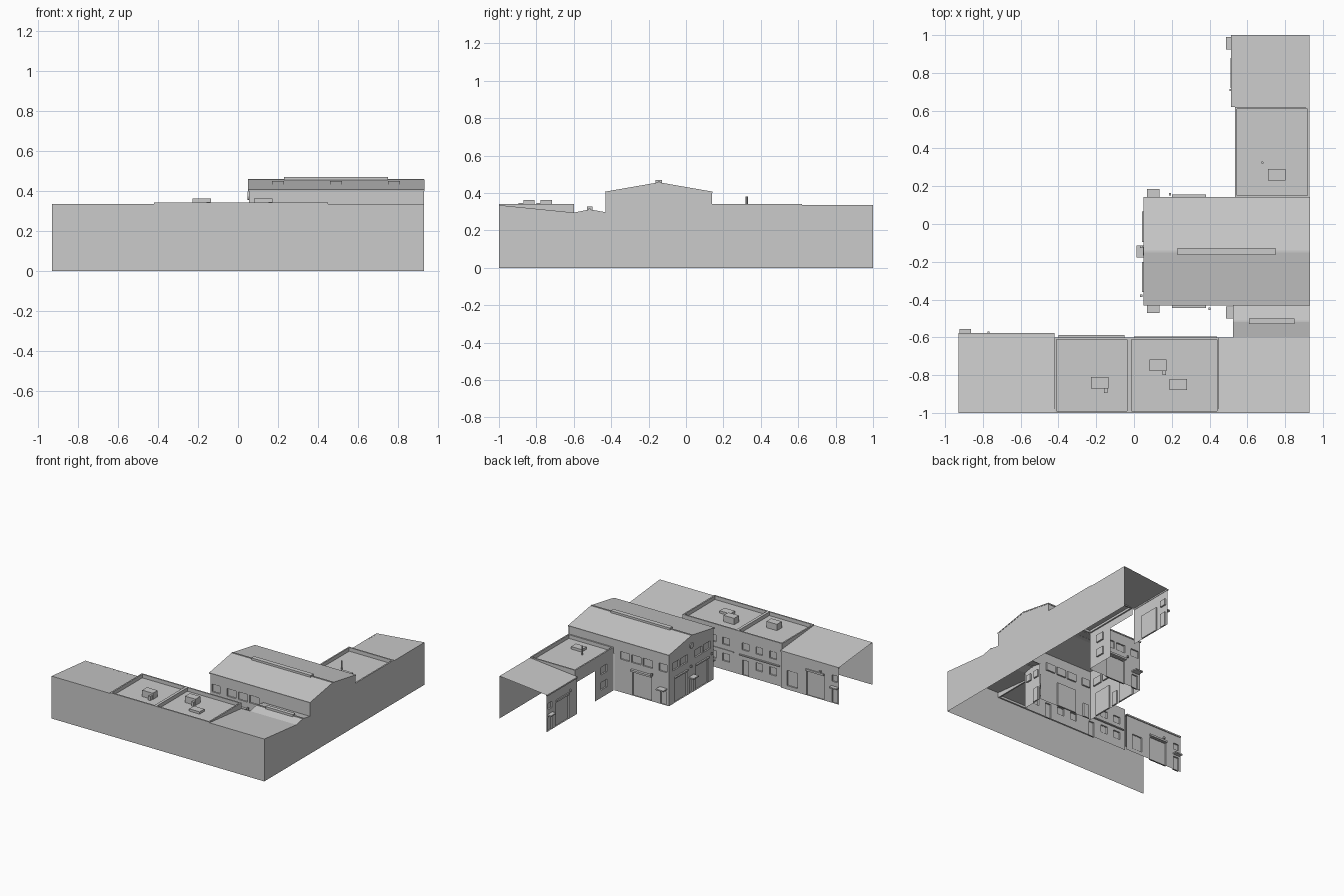
import bpy, bmesh, math
from mathutils import Vector

if "Cube" in bpy.data.objects:
    bpy.data.objects.remove(bpy.data.objects["Cube"])


def finish(name, bm):
    bmesh.ops.remove_doubles(bm, verts=bm.verts, dist=1e-5)
    me = bpy.data.meshes.new(name)
    bm.to_mesh(me)
    bm.free()
    ob = bpy.data.objects.new(name, me)
    bpy.context.collection.objects.link(ob)
    return ob


def polys(name, faces):
    bm = bmesh.new()
    for f in faces:
        bm.faces.new([bm.verts.new(p) for p in f])
    return finish(name, bm)


def boxes(name, items):
    """Each item is x0, x1, y0, y1, z0, z1."""
    bm = bmesh.new()
    for x0, x1, y0, y1, z0, z1 in items:
        g = bmesh.ops.create_cube(bm, size=1)
        for v in g['verts']:
            v.co = Vector(((x0 + x1) / 2 + v.co.x * (x1 - x0),
                           (y0 + y1) / 2 + v.co.y * (y1 - y0),
                           (z0 + z1) / 2 + v.co.z * (z1 - z0)))
    return finish(name, bm)


def wall(name, axis, fixed, sign, u0, u1, z0, z1, openings=(), depth=0.012):
    """Thin wall along an axis with recessed openings (u0,u1,z0,z1,bars); bars=None is a real gap."""
    def P(u, z, d=0):
        w = fixed - sign * d
        return (u, w, z) if axis == 'x' else (w, u, z)

    def Q(a, b, c, e, d=0):
        return [P(a, c, d), P(b, c, d), P(b, e, d), P(a, e, d)]
    us = sorted({u0, u1, *[v for o in openings for v in o[:2]]})
    zs = sorted({z0, z1, *[v for o in openings for v in o[2:4]]})
    fs = []
    for a, b in zip(us, us[1:]):
        for c, e in zip(zs, zs[1:]):
            m, n = (a + b) / 2, (c + e) / 2
            if not any(o[0] < m < o[1] and o[2] < n < o[3] for o in openings):
                fs.append(Q(a, b, c, e))
    for a, b, c, e, bars in openings:
        if bars is None:
            continue
        fs.append(Q(a, b, c, e, depth))
        for s, t in (((a, c), (b, c)), ((b, c), (b, e)), ((b, e), (a, e)), ((a, e), (a, c))):
            fs.append([P(*s), P(*t), P(*t, depth), P(*s, depth)])
        for i in range(1, bars + 1):
            m = a + (b - a) * i / (bars + 1)
            fs.append(Q(m - .003, m + .003, c, e, depth * .6))
    return polys(name, fs)


def row(centres, w, z0, z1, bars=1):
    return [(c - w / 2, c + w / 2, z0, z1, bars) for c in centres]


# Plain outer boundary walls
HI, LO = 0.335, 0.295
wall("front_boundary_wall", 'x', -1, -1, -.93, .93, 0, HI)
polys("side_boundary_wall", [[(.93, y, z) for y, z in (
    (-1, 0), (1, 0), (1, HI), (.14, HI), (.14, .405), (-.15, .452), (-.43, .405),
    (-.43, .297), (-.515, .312), (-.6, LO), (-1, HI))]])

# Courtyard walls of the front wing
wall("left_workshop_wall", 'x', -.585, 1, -.93, -.42, 0, LO,
     row([-.89], .05, 0, .11, 0) + row([-.89], .05, .17, .22, 0)
     + row([-.72], .15, 0, .19, 2) + row([-.52], .09, .03, .15, 3))
wall("front_office_wall", 'x', -.6, 1, -.42, .53, 0, .3,
     row([-.34, -.22, -.10, .07, .19, .31, .43], .06, .20, .255)
     + row([-.34, -.22, .07, .19, .43], .06, .07, .13)
     + row([-.10, .31], .05, 0, .12, 0))

# Courtyard walls of the side wing
wall("link_wall", 'y', .53, -1, -.6, -.43, 0, LO,
     row([-.47], .05, 0, .11, 0) + row([-.55, -.47], .045, .2, .255))
wall("side_office_wall", 'y', .535, -1, .14, .62, 0, .3,
     row([.26], .07, .18, .24) + row([.26], .07, .06, .12) + [(.37, .62, 0, .24, None)])
wall("back_workshop_wall", 'y', .52, -1, .62, 1, 0, LO,
     row([.955], .05, 0, .11, 0) + row([.955], .05, .17, .22, 0) + row([.8], .16, 0, .19, 2))

# Main hall walls
for nm, y, s in (("hall_back_wall", .135, 1), ("hall_front_wall", -.425, -1)):
    wall(nm, 'x', y, s, .055, .53, 0, .405,
         row([.105], .05, 0, .11, 0) + row([.105], .07, .26, .32)
         + row([.29], .17, 0, .19, 2) + row([.24, .34, .44], .08, .26, .32))
    wall(nm + "_upper", 'x', y, s, .53, .93, .29, .405)
wall("hall_end_wall", 'y', .055, -1, -.425, .135, 0, .405,
     row([-.28, -.015], .15, 0, .19, 2) + row([-.145], .05, 0, .11, 0)
     + row([-.34, -.235, -.055, .05], .085, .26, .32))
polys("hall_gable", [[(.055, -.425, .405), (.055, .135, .405), (.055, -.145, .45)]])
bm = bmesh.new()
bmesh.ops.create_cone(bm, cap_ends=True, segments=16, radius1=.022, radius2=.022, depth=.012)
for v in bm.verts:
    v.co = Vector((.053 + v.co.z, -.145 + v.co.x, .375 + v.co.y))
finish("gable_round_vent", bm)


# Hall roof: thin shell with gentle pitch
def hall_z(y):
    return .457 - abs(y + .145) * .05 / .287


prof = [(-.432, .407), (-.145, .457), (.142, .407)]
roof = polys("hall_roof", [[(.05, a[0], a[1]), (.932, a[0], a[1]), (.932, b[0], b[1]), (.05, b[0], b[1])]
                           for a, b in zip(prof, prof[1:])])
mod = roof.modifiers.new("thickness", 'SOLIDIFY')
mod.thickness, mod.offset = .008, -1

# Ridge vents
boxes("ridge_vents", [(.23, .75, -.163, -.128, .445, .47), (.05, .93, -.15, -.14, .45, .46),
                      (.61, .85, -.53, -.5, .3, .327), (.53, .93, -.52, -.51, .305, .316)])

# Single pitch roofs and little link gable
polys("left_roof", [[(-.93, -1, HI), (-.42, -1, HI), (-.42, -.58, LO), (-.93, -.58, LO)]])
polys("corner_roof", [[(.45, -1, HI), (.93, -1, HI), (.93, -.6, LO), (.45, -.6, LO)],
                      [(.525, -.6, LO), (.93, -.6, LO), (.93, -.515, .312), (.525, -.515, .312)],
                      [(.525, -.515, .312), (.93, -.515, .312), (.93, -.43, .297), (.525, -.43, .297)],
                      [(.53, -.6, LO), (.53, -.43, LO), (.53, -.515, .312)]])
polys("back_roof", [[(.93, .62, HI), (.93, 1, HI), (.515, 1, LO), (.515, .62, LO)]])
boxes("eaves_gutters", [(-.93, -.42, -.588, -.578, .285, .296), (.513, .523, .62, 1, .285, .296)])

# Flat roofs sunk behind parapets
for nm, x0, x1, y0, y1 in (("flat_roof_left", -.42, -.025, -1, -.6),
                           ("flat_roof_right", -.025, .45, -1, -.6),
                           ("flat_roof_side", .535, .93, .14, .62)):
    t = .011
    polys(nm, [[(x0, y0, .312), (x1, y0, .312), (x1, y1, .312), (x0, y1, .312)]])
    boxes(nm + "_parapet", [(x0, x1, y0, y0 + t, .295, .341), (x0, x1, y1 - t, y1, .295, .341),
                            (x0, x0 + t, y0 + t, y1 - t, .295, .341),
                            (x1 - t, x1, y0 + t, y1 - t, .295, .341)])

# Rooftop units with short ducts
for cx, cy, top in ((-.182, -.84, .362), (.127, -.747, .362), (.235, -.85, .33), (.755, .26, .332)):
    boxes("rooftop_unit", [(cx - .046, cx + .046, cy - .03, cy + .03, .312, top)])
boxes("rooftop_ducts", [(-.158, -.14, -.895, -.87, .312, .345), (.152, .17, -.80, -.777, .312, .345)])

# Raised skylights following the slopes
for sgn in (-1, 1):
    for cx in (.2, .49, .78):
        ya, yb = -.145 + sgn * .06, -.145 + sgn * .165
        polys("hall_skylight", [[(cx - .03, ya, hall_z(ya) + .002), (cx + .03, ya, hall_z(ya) + .002),
                                 (cx + .03, yb, hall_z(yb) + .002), (cx - .03, yb, hall_z(yb) + .002)]])
for cx in (-.77, -.56, .6, .8):
    polys("workshop_skylight", [[(cx + dx, y, HI - (y + 1) * .097 + .003) for dx, y in
                                 ((-.03, -.87), (.03, -.87), (.03, -.78), (-.03, -.78))]])

# Door canopies with a side bracket
boxes("door_canopies", [(.07, .135, .135, .185, .125, .135), (.07, .135, -.47, -.425, .125, .135),
                        (.012, .055, -.177, -.113, .125, .135), (-.925, -.862, -.585, -.555, .125, .135),
                        (.487, .53, -.5, -.437, .125, .135), (.487, .52, .925, .99, .125, .135)])

# Lintel strips above the gates
boxes("gate_lintels", [(.2, .38, .135, .155, .195, .21), (.2, .38, -.445, -.425, .195, .21),
                       (.043, .055, -.36, -.2, .195, .205), (.043, .055, -.095, .065, .195, .205),
                       (-.8, -.64, -.585, -.576, .195, .21), (.511, .52, .72, .88, .195, .21),
                       (-.4, -.05, -.6, -.588, .155, .163), (0, .44, -.6, -.595, .155, .163)])

# Wall lamps, flue pipe
boxes("wall_lamps", [(x - .006, x + .006, y - .006, y + .006, .215, .23) for x, y in
                     ((.19, .158), (.4, -.448), (.038, -.38), (.038, -.12), (-.77, -.576), (.512, .71))])
bm = bmesh.new()
bmesh.ops.create_cone(bm, cap_ends=True, segments=10, radius1=.006, radius2=.006, depth=.07)
bmesh.ops.translate(bm, verts=bm.verts, vec=(.68, .325, .347))
finish("flue_pipe", bm)
